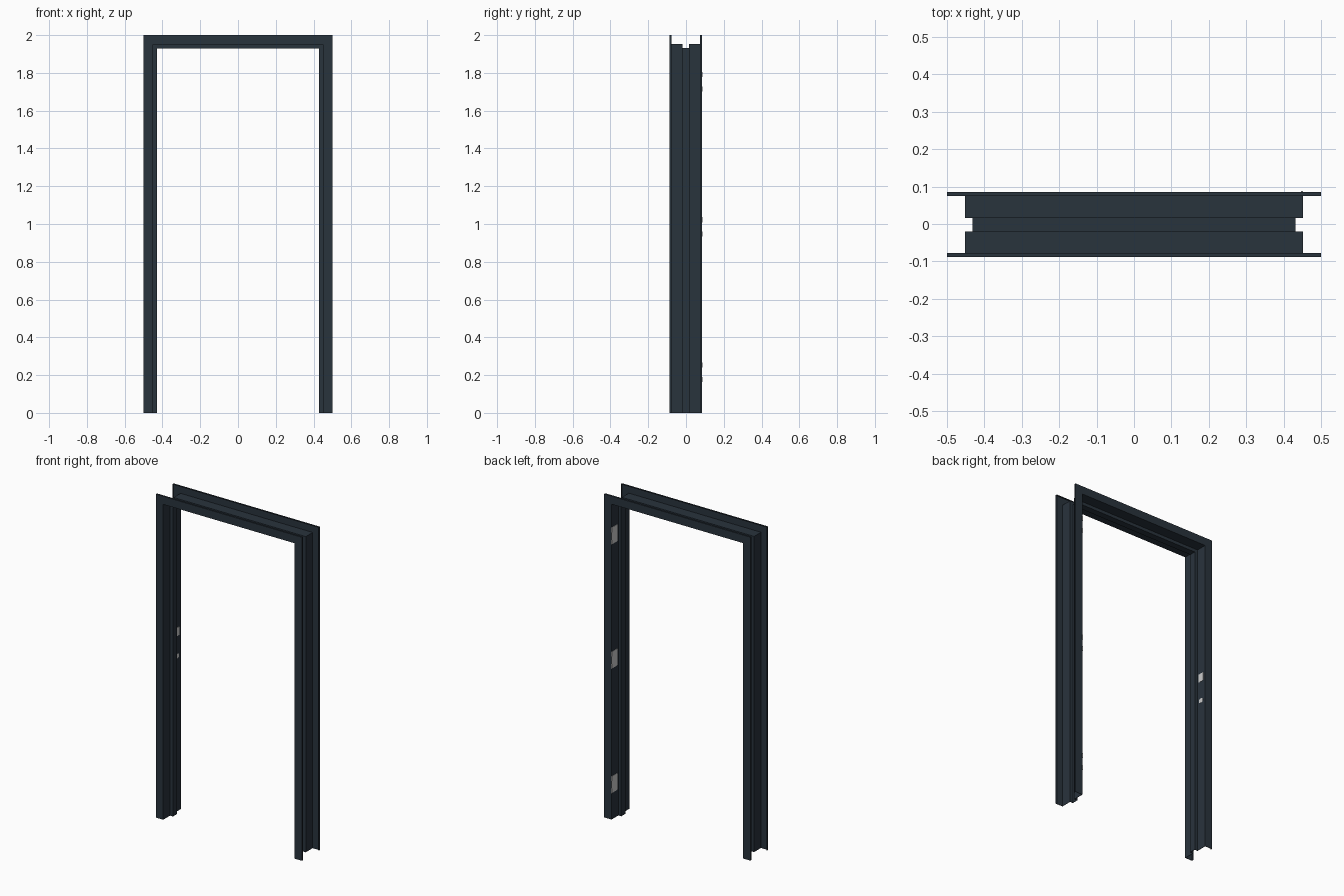
import bpy, bmesh, math

if "Cube" in bpy.data.objects:
    bpy.data.objects.remove(bpy.data.objects["Cube"])

SHIFT = -0.0015          # frame sits slightly forward of the hinge knuckles
H, T, LIP = 0.087, 0.002, 0.011
FACE, STOP, STOP_Y = 0.05, 0.07, 0.02


def new_object(name, bm, mat=None):
    bmesh.ops.recalc_face_normals(bm, faces=bm.faces)
    me = bpy.data.meshes.new(name)
    bm.to_mesh(me)
    bm.free()
    if mat:
        me.materials.append(mat)
    ob = bpy.data.objects.new(name, me)
    bpy.context.collection.objects.link(ob)
    return ob


def plate(name, x, y0, y1, z, height, thick, radius):
    # thin plate facing along x, with rounded corners
    bm = bmesh.new()
    bmesh.ops.create_cube(bm, size=1)
    for v in bm.verts:
        v.co.x = x + v.co.x * thick
        v.co.y = (y0 + y1) / 2 + v.co.y * (y1 - y0)
        v.co.z = z + v.co.z * height
    corners = [e for e in bm.edges
               if abs(e.verts[0].co.x - e.verts[1].co.x) > thick / 2]
    bmesh.ops.bevel(bm, geom=corners, offset=radius, segments=4,
                    profile=0.5, affect='EDGES')
    return new_object(name, bm)


# dark painted steel
steel = bpy.data.materials.new("dark_steel")
steel.diffuse_color = (0.022, 0.033, 0.046, 1)
steel.use_nodes = True
steel.node_tree.nodes["Principled BSDF"].inputs["Base Color"].default_value = steel.diffuse_color

# folded sheet profile as (depth inward, y), mirrored front to back
outer = [(0, H - LIP), (0, H), (FACE, H), (FACE, STOP_Y), (STOP, STOP_Y)]
inner = [(T, H - LIP), (T, H - T), (FACE - T, H - T),
         (FACE - T, STOP_Y - T), (STOP - T, STOP_Y - T)]


def mirrored(pts):
    return pts + [(d, -y) for d, y in reversed(pts)]


profile = mirrored(outer) + mirrored(inner)[::-1]
n = len(profile)

# mitred sweep: left jamb, head, right jamb
bm = bmesh.new()
rings = []
for side, top in ((-1, 0), (-1, 1), (1, 1), (1, 0)):
    rings.append([bm.verts.new((side * (0.5 - d), y + SHIFT, top * (2 - d)))
                  for d, y in profile])
for a, b in zip(rings, rings[1:]):
    for i in range(n):
        j = (i + 1) % n
        bm.faces.new((a[i], a[j], b[j], b[i]))
for r in (rings[0], rings[-1]):
    for i in range(n // 2 - 1):
        bm.faces.new((r[i], r[i + 1], r[n - 2 - i], r[n - 1 - i]))
new_object("door_frame", bm, steel)

# hinge leaves and their paired knuckles on the right jamb
for k, z in enumerate((0.215, 0.985, 1.753)):
    plate(f"hinge_leaf_{k + 1}", 0.4495, 0.03, 0.086, z, 0.104, 0.002, 0.004)
    for s in (-1, 1):
        bpy.ops.mesh.primitive_cylinder_add(
            vertices=16, radius=0.003, depth=0.028,
            location=(0.449, 0.0855, z + s * 0.038))
        bpy.context.object.name = f"hinge_knuckle_{k + 1}_{'upper' if s > 0 else 'lower'}"
        bpy.ops.object.shade_smooth_by_angle(angle=math.radians(40))

# latch and bolt strike plates on the left jamb
plate("latch_strike", -0.4495, 0.03, 0.07, 1.11, 0.052, 0.002, 0.003)
plate("bolt_strike", -0.4495, 0.032, 0.066, 0.96, 0.027, 0.002, 0.011)
